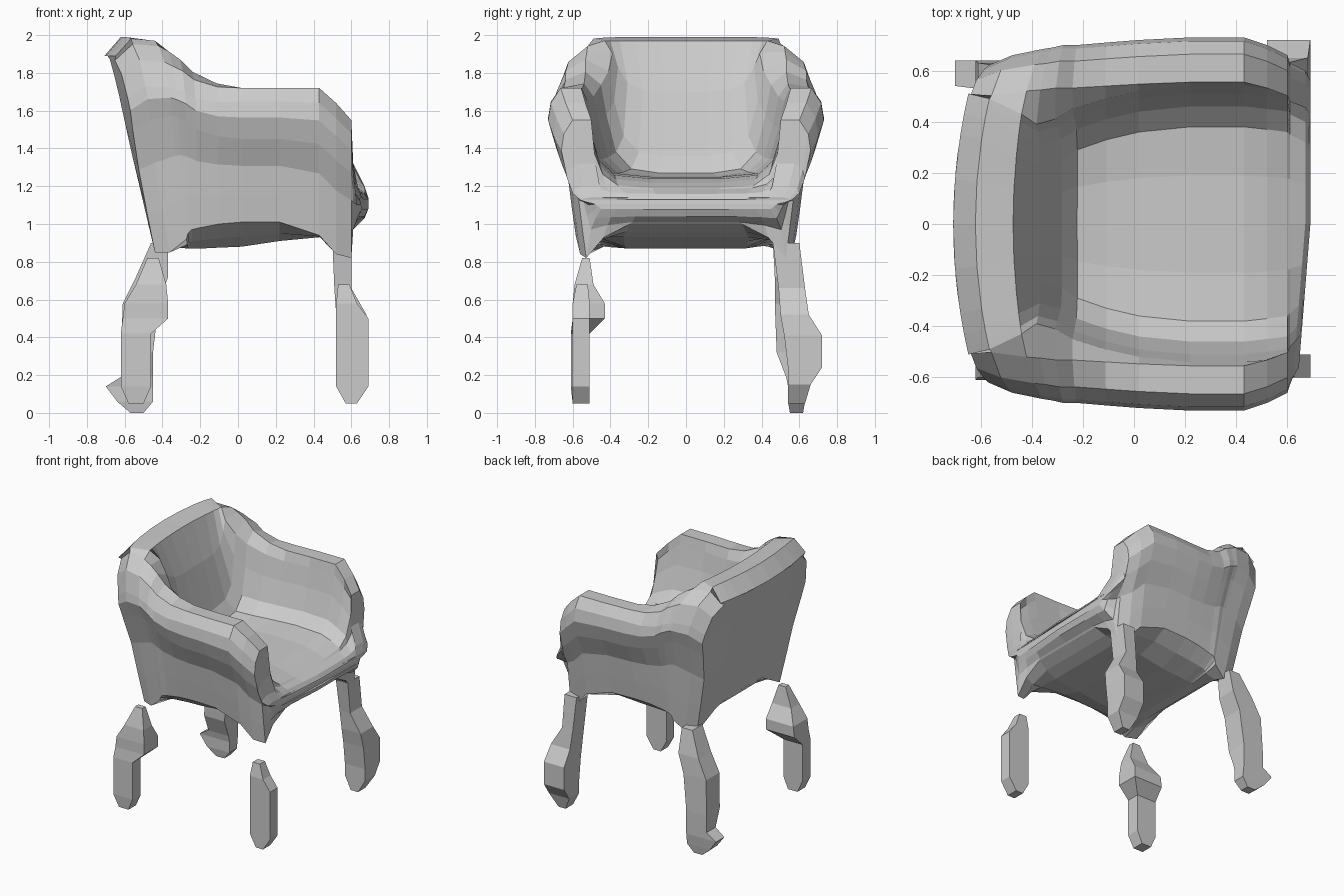
import bpy, bmesh


def make_object(name, rings, caps):
    """Loft closed rings of equal length; caps lists faces (as index lists) used on both ends."""
    bm = bmesh.new()
    vs = [[bm.verts.new(p) for p in r] for r in rings]
    n = len(rings[0])
    for a, b in zip(vs, vs[1:]):
        for i in range(n):
            j = (i + 1) % n
            bm.faces.new((a[i], a[j], b[j], b[i]))
    for end in (vs[0], vs[-1]):
        for f in caps:
            bm.faces.new([end[i] for i in f])
    bmesh.ops.recalc_face_normals(bm, faces=bm.faces)
    me = bpy.data.meshes.new(name)
    bm.to_mesh(me)
    bm.free()
    ob = bpy.data.objects.new(name, me)
    bpy.context.collection.objects.link(ob)
    return ob


# Tub body: U-shaped cross-sections lofted from the back to the seat front
def section(x, k, zb, zc, zt, zs, yo, yi, drop):
    h, d = zt - zc, zt - zs
    half = [(0, zb), (.45 * yo, zb), (.66 * yo, .6 * zb + .4 * zc), (.8 * yo, zc),
            (.83 * yo, zc + .2 * h), (.86 * yo, zc + .42 * h), (.95 * yo, zc + .62 * h),
            (yo, zc + .78 * h - .5 * drop), (.98 * yo, zc + .9 * h - drop),
            (.91 * yo, zt - .8 * drop), (.76 * yo, zt - .2 * drop),
            (yi + .03, zt - .15 * d), (yi, zt - .45 * d), (yi - .05, zt - .8 * d),
            (yi - .13, zs + .04 * d), (.5 * (yi - .13), zs), (0, zs)]
    loop = half + [(-y, z) for y, z in half[-2:0:-1]]
    pts = []
    for y, z in loop:
        lean = k * (z - .9)
        curve = .32 * k * (z - .9) * (y / .6) ** 2     # back panel bows outward
        skew = .08 * min(y, 0) if x > .65 else 0       # front lip is fuller on one side
        pts.append((x - lean + curve + skew, y, z))
    return pts


stations = [
    # x, lean, bottom, corner, top, seat, outer y, inner y, rim corner drop
    (-.45, .26, 1.00, .98, 1.89, 1.89, .36, .26, .02),
    (-.45, .26, .98, .85, 1.89, 1.89, .62, .48, .12),
    (-.37, .23, .90, .85, 1.98, 1.99, .66, .46, .14),
    (-.27, .19, .87, .92, 1.97, 1.97, .685, .40, .14),
    (-.26, .14, .87, .95, 1.94, 1.70, .69, .36, .13),
    (-.24, .09, .87, .97, 1.89, 1.36, .70, .38, .10),
    (-.20, .06, .87, .98, 1.82, 1.27, .70, .42, .07),
    (-.10, .02, .875, 1.00, 1.75, 1.255, .71, .46, .03),
    (.02, 0, .88, 1.01, 1.72, 1.25, .72, .49, 0),
    (.22, 0, .91, 1.01, 1.72, 1.25, .73, .51, 0),
    (.43, 0, .93, .94, 1.72, 1.24, .73, .51, 0),
    (.52, 0, .96, .84, 1.64, 1.22, .70, .50, 0),
    (.60, 0, 1.00, .82, 1.55, 1.19, .66, .49, 0),
    (.61, 0, 1.01, .97, 1.32, 1.185, .63, .48, 0),
    (.67, 0, 1.04, 1.03, 1.20, 1.16, .60, .45, 0),
    (.69, 0, 1.08, 1.08, 1.14, 1.13, .56, .42, 0),
]
H, N = 17, 32
strip = [[0, 1, N - 1], [H - 2, H - 1, H]]
strip += [[i, i + 1, N - i - 1, N - i] for i in range(1, H - 2)]
make_object("tub_seat_body", [section(*s) for s in stations], strip)


# Legs: rough square posts lofted through (z, x0, x1, y0, y1) boxes
def leg(name, boxes):
    rings = [[(x0, y0, z), (x1, y0, z), (x1, y1, z), (x0, y1, z)]
             for z, x0, x1, y0, y1 in boxes]
    make_object(name, rings, [[0, 1, 2, 3]])


leg("front_leg_near_side", [
    (.05, .57, .63, -.60, -.51), (.14, .52, .69, -.60, -.51), (.50, .52, .69, -.60, -.51),
    (.58, .52, .63, -.60, -.51), (.68, .53, .59, -.58, -.52)])
leg("front_leg_far_side", [
    (.05, .57, .63, .54, .63), (.15, .52, .69, .54, .66), (.24, .52, .69, .54, .72),
    (.41, .52, .69, .52, .72), (.52, .52, .68, .50, .65), (.66, .51, .60, .49, .63),
    (.90, .50, .60, .46, .60)])
leg("back_leg_near_side", [
    (.05, -.58, -.50, -.60, -.51), (.14, -.62, -.46, -.61, -.51), (.42, -.62, -.46, -.61, -.51),
    (.50, -.61, -.37, -.60, -.43), (.58, -.60, -.37, -.60, -.43), (.68, -.54, -.38, -.59, -.49),
    (.82, -.48, -.42, -.55, -.51)])
leg("back_leg_far_side", [
    (0, -.57, -.50, .55, .62), (.06, -.64, -.45, .54, .63), (.14, -.70, -.45, .54, .64),
    (.19, -.62, -.45, .53, .64), (.32, -.62, -.45, .48, .64), (.58, -.61, -.42, .47, .63),
    (.72, -.54, -.37, .47, .62), (.90, -.46, -.37, .46, .58)])
